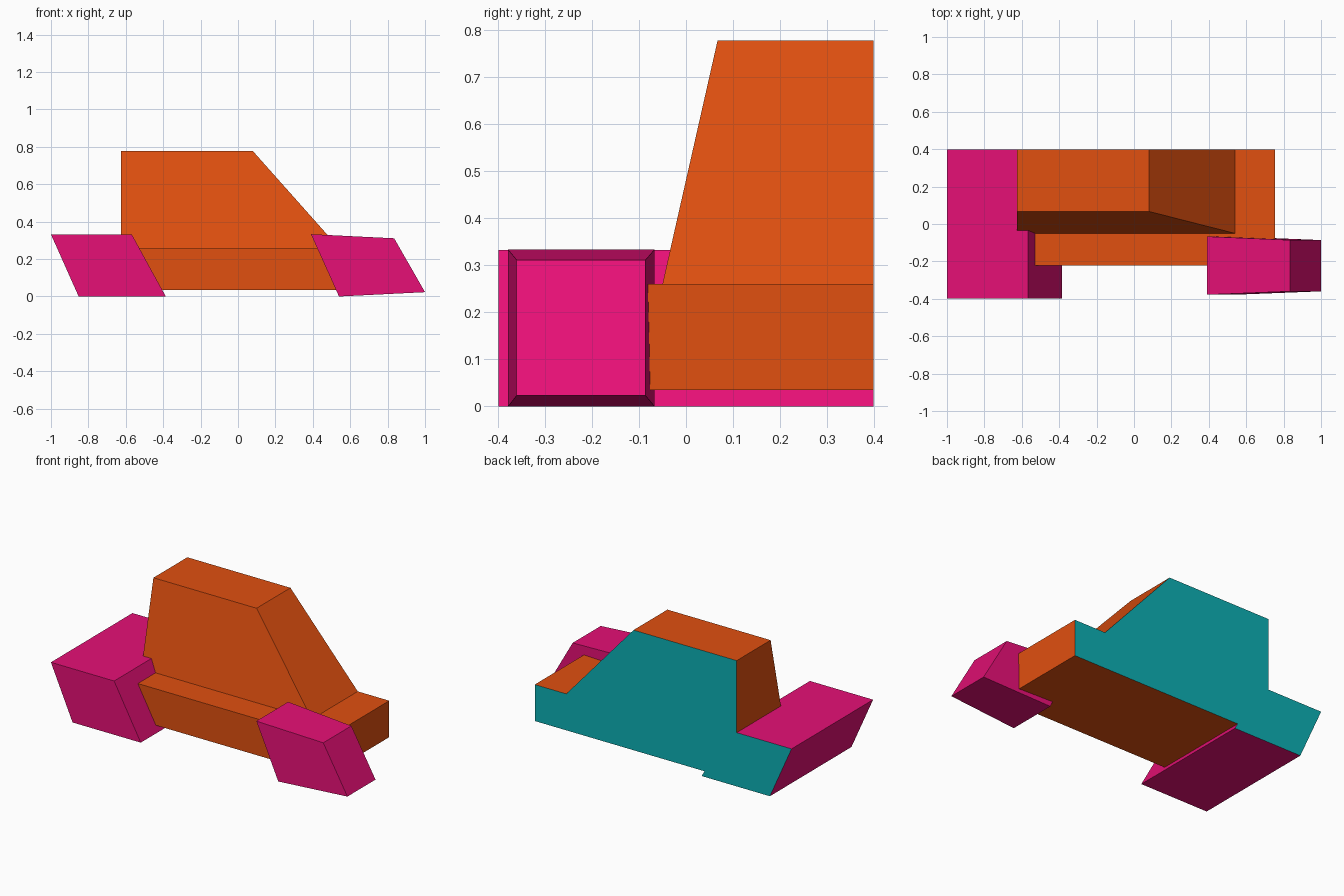
import bpy
import bmesh

cube = bpy.data.objects.get("Cube")
if cube:
    bpy.data.objects.remove(cube, do_unlink=True)


def make_material(name, rgb):
    mat = bpy.data.materials.new(name)
    mat.use_nodes = True
    color = (*rgb, 1.0)
    mat.diffuse_color = color
    mat.node_tree.nodes["Principled BSDF"].inputs["Base Color"].default_value = color
    return mat


orange = make_material("orange", (0.75, 0.08, 0.005))
pink = make_material("pink", (0.79, 0.005, 0.18))
teal = make_material("teal", (0.004, 0.44, 0.46))

BACK = 0.398  # flat rear plane shared by the large parts


def block(name, profile, mat):
    """Solid from side-profile points (x, z, front y, back y)."""
    bm = bmesh.new()
    front = [bm.verts.new((x, yf, z)) for x, z, yf, yb in profile]
    back = [bm.verts.new((x, yb, z)) for x, z, yf, yb in profile]
    bm.faces.new(front)
    bm.faces.new(back[::-1])
    n = len(profile)
    for i in range(n):
        j = (i + 1) % n
        bm.faces.new((front[j], front[i], back[i], back[j]))
    bmesh.ops.recalc_face_normals(bm, faces=bm.faces)
    # Faces lying on the flat rear plane are teal
    for face in bm.faces:
        face.material_index = int(all(abs(v.co.y - BACK) < 0.001 for v in face.verts))
    mesh = bpy.data.meshes.new(name)
    bm.to_mesh(mesh)
    bm.free()
    mesh.materials.append(mat)
    mesh.materials.append(teal)
    obj = bpy.data.objects.new(name, mesh)
    bpy.context.collection.objects.link(obj)
    return obj


# Long lower body
block("lower_body", [(x, z, -0.223, BACK) for x, z in
      ((-0.6, 0.035), (0.755, 0.035), (0.755, 0.26), (-0.6, 0.26))], orange)

# Cabin with sloped nose and leaning front face
block("cabin", [(-0.625, 0.26, -0.05, BACK), (0.54, 0.26, -0.05, BACK),
                (0.08, 0.777, 0.067, BACK), (-0.625, 0.777, 0.067, BACK)], orange)

# Full-width slanted block on the right end
block("wide_end_block", [(x, z, -BACK, BACK) for x, z in
      ((-0.852, 0), (-0.386, 0), (-0.568, 0.332), (-1, 0.332))], pink)

# Small slanted block on the left end, tapering outward
block("small_end_block", [(0.54, 0, -0.378, -0.067), (1, 0.023, -0.36, -0.086),
                          (0.835, 0.311, -0.36, -0.086), (0.39, 0.333, -0.378, -0.067)], pink)
